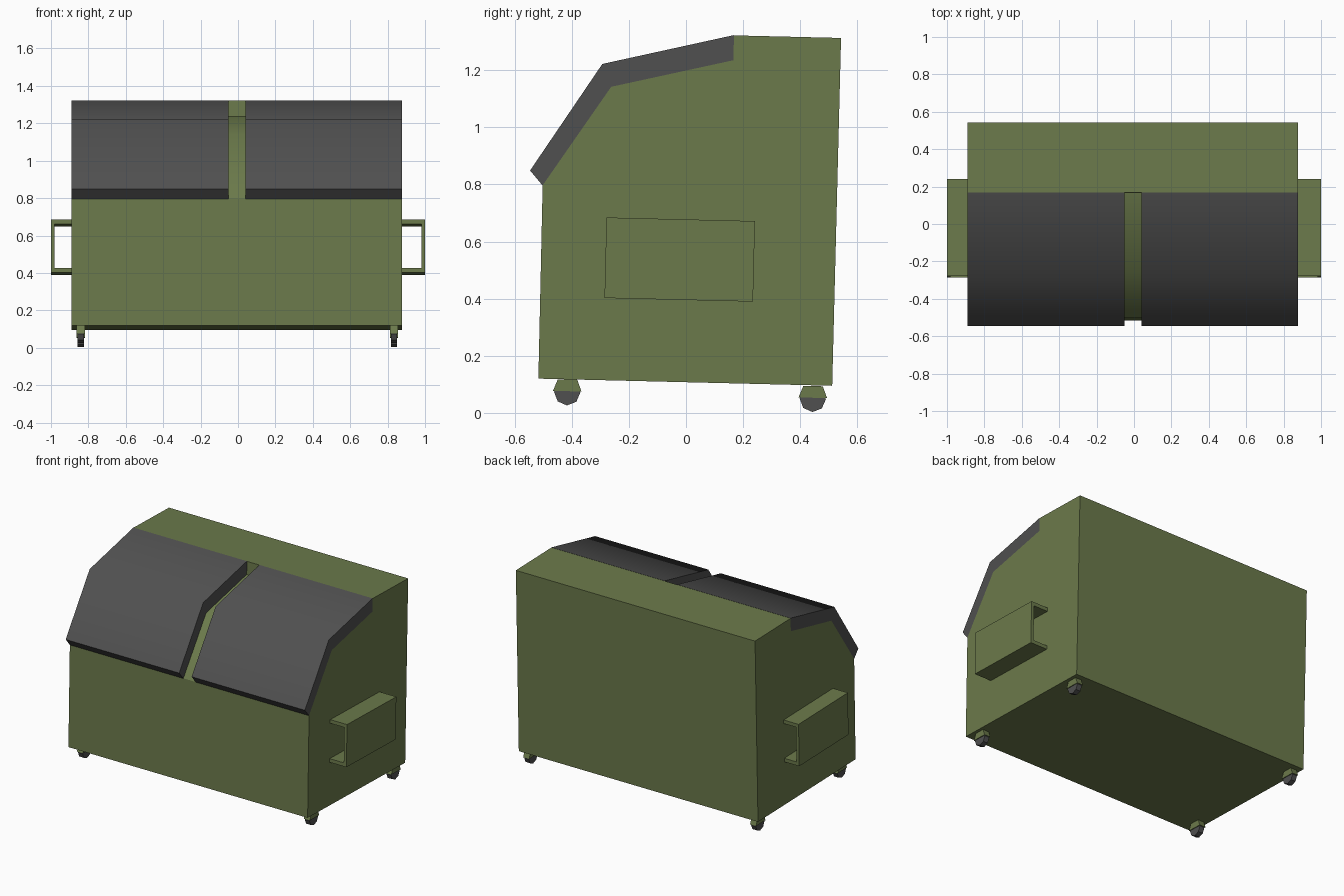
import bpy, bmesh, math
from mathutils import Vector

if "Cube" in bpy.data.objects:
    bpy.data.objects.remove(bpy.data.objects["Cube"])

TILT = math.radians(-1.4)  # whole bin leans slightly backwards


def material(name, rgb):
    m = bpy.data.materials.new(name)
    m.diffuse_color = (*rgb, 1)
    m.use_nodes = True
    m.node_tree.nodes["Principled BSDF"].inputs["Base Color"].default_value = m.diffuse_color
    return m


GREEN = material("olive green", (0.148, 0.195, 0.070))
GREY = material("dark grey", (0.080, 0.080, 0.080))


def prism(name, profile, x0, x1, mat, smooth=()):
    """Extrude a (y, z) profile along x; smooth lists the profile sides to shade smooth."""
    bm = bmesh.new()
    a = [bm.verts.new((x0, y, z)) for y, z in profile]
    b = [bm.verts.new((x1, y, z)) for y, z in profile]
    bm.faces.new(a)
    bm.faces.new(b[::-1])
    n = len(profile)
    for i in range(n):
        j = (i + 1) % n
        f = bm.faces.new((a[i], b[i], b[j], a[j]))
        f.smooth = i in smooth
    bmesh.ops.recalc_face_normals(bm, faces=bm.faces)
    me = bpy.data.meshes.new(name)
    bm.to_mesh(me)
    bm.free()
    me.materials.append(mat)
    ob = bpy.data.objects.new(name, me)
    bpy.context.collection.objects.link(ob)
    return ob


def tilted(points, cy, cz):
    """Lean local (y, z) points with the bin and move them to (cy, cz)."""
    c, s = math.cos(TILT), math.sin(TILT)
    return [(cy + y * c - z * s, cz + y * s + z * c) for y, z in points]


# Bin body, with a step where the lids sit
prism("bin_body", [(-0.517, 0.12), (0.512, 0.095), (0.543, 1.313), (0.168, 1.322),
                   (0.166, 1.235), (-0.262, 1.142), (-0.502, 0.797)],
      -0.89, 0.876, GREEN, smooth=(4, 5))

# Two bent lids
LID = [(0.168, 1.323), (-0.293, 1.222), (-0.546, 0.849),
       (-0.502, 0.796), (-0.262, 1.142), (0.166, 1.235)]
for side, x0, x1 in (("left", -0.89, -0.052), ("right", 0.04, 0.876)):
    prism(side + "_lid", LID, x0, x1, GREY, smooth=(0, 1))

# Fork pockets: a C-shaped channel on each side, open front and back
def pocket(name, x_in, x_out):
    t = 0.02 if x_out > x_in else -0.02
    section = [(x_in, 0.141), (x_out, 0.141), (x_out, -0.141), (x_in, -0.141),
               (x_in, -0.117), (x_out - t, -0.117), (x_out - t, 0.117), (x_in, 0.117)]
    bm = bmesh.new()
    face = bm.faces.new([bm.verts.new((x, -0.26, z)) for x, z in section])
    ext = bmesh.ops.extrude_face_region(bm, geom=[face])
    moved = [v for v in ext["geom"] if isinstance(v, bmesh.types.BMVert)]
    bmesh.ops.translate(bm, verts=moved, vec=Vector((0, 0.52, 0)))
    bmesh.ops.recalc_face_normals(bm, faces=bm.faces)
    me = bpy.data.meshes.new(name)
    bm.to_mesh(me)
    bm.free()
    me.materials.append(GREEN)
    ob = bpy.data.objects.new(name, me)
    ob.location = (0, -0.022, 0.537)
    ob.rotation_euler.x = TILT
    bpy.context.collection.objects.link(ob)


pocket("left_fork_pocket", -0.885, -1.0)
pocket("right_fork_pocket", 0.871, 1.0)

# Four casters: tapered bracket with an eight-sided wheel
BRACKET = [(-0.034, 0.045), (0.034, 0.045), (0.05, 0.004), (-0.05, 0.004)]
WHEEL = [(0.046 * math.cos(k * math.pi / 4), 0.046 * math.sin(k * math.pi / 4))
         for k in range(8)]
for xs, cx in (("left", -0.841), ("right", 0.834)):
    for ys, cy, cz in (("front", -0.416, 0.072), ("back", 0.444, 0.049)):
        prism(f"{ys}_{xs}_caster_bracket", tilted(BRACKET, cy, cz),
              cx - 0.022, cx + 0.022, GREEN)
        prism(f"{ys}_{xs}_wheel", tilted(WHEEL, cy, cz), cx - 0.017, cx + 0.017, GREY)
